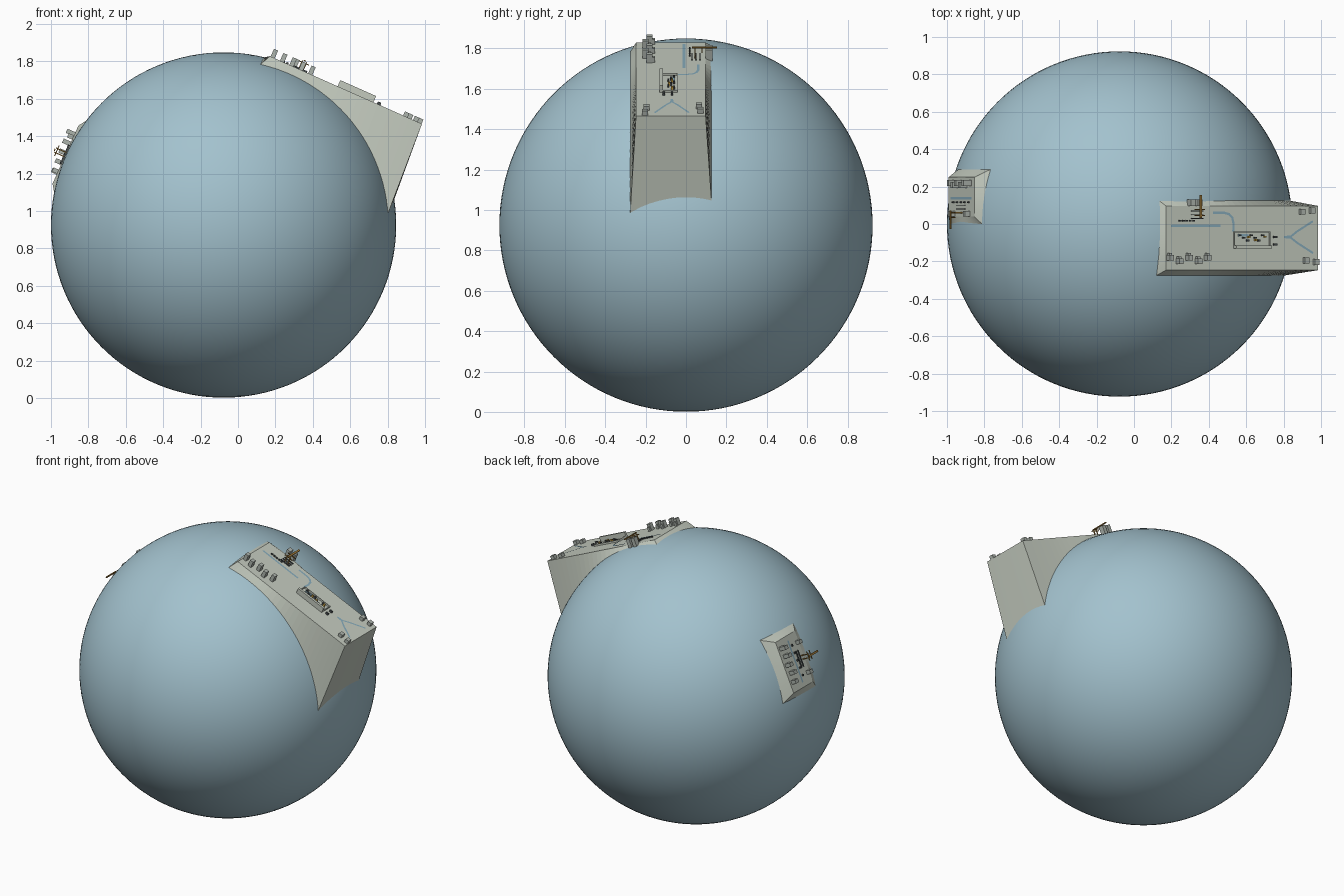
import bpy, bmesh, math
from mathutils import Matrix, Vector

cube = bpy.data.objects.get("Cube")
if cube:
    bpy.data.objects.remove(cube, do_unlink=True)

CENTRE = Vector((-0.077, 0, 0.925))
RADIUS = 0.923
DECK = 0.9255  # deck height above the globe centre


def material(name, r, g, b):
    lin = [((c / 255 + 0.055) / 1.055) ** 2.4 for c in (r, g, b)] + [1]
    m = bpy.data.materials.new(name)
    m.use_nodes = True
    m.diffuse_color = lin
    bsdf = m.node_tree.nodes["Principled BSDF"]
    bsdf.inputs["Base Color"].default_value = lin
    bsdf.inputs["Roughness"].default_value = 0.8
    return m


SEA = material("sea blue", 163, 194, 206)
STONE = material("pale stone", 195, 202, 190)
GREY = material("block grey", 172, 179, 172)
WATER = material("canal blue", 134, 170, 186)
DARK = material("dark metal", 70, 76, 78)
BROWN = material("crane brown", 160, 122, 58)
YELLOW = material("yellow gear", 212, 170, 70)


def finish(name, bm, mat, matrix):
    bmesh.ops.recalc_face_normals(bm, faces=bm.faces)
    mesh = bpy.data.meshes.new(name)
    bm.to_mesh(mesh)
    bm.free()
    mesh.materials.append(mat)
    ob = bpy.data.objects.new(name, mesh)
    ob.matrix_world = matrix
    bpy.context.collection.objects.link(ob)
    return ob


def frame(degrees):
    """Site frame: origin at the globe centre, z through the deck."""
    return Matrix.Translation(CENTRE) @ Matrix.Rotation(math.radians(degrees), 4, "Y")


def platform(name, matrix, cx, cy, hx, hy, flare, steps=24):
    """Flat deck whose flared walls run down to the globe."""
    bm = bmesh.new()
    corners = [(-1, -1), (1, -1), (1, 1), (-1, 1)]
    top, low = [], []
    for (ax, ay), (bx, by) in zip(corners, corners[1:] + corners[:1]):
        for i in range(steps):
            t = i / steps
            u, v = ax + (bx - ax) * t, ay + (by - ay) * t
            top.append(bm.verts.new((cx + u * hx, cy + v * hy, DECK)))
            x, y = cx + u * (hx + flare), cy + v * (hy + flare)
            z = math.sqrt((RADIUS - 0.002) ** 2 - x * x - y * y)
            low.append(bm.verts.new((x, y, z)))
    n = len(top)
    bm.faces.new(top)
    for i in range(n):
        j = (i + 1) % n
        bm.faces.new((low[i], low[j], top[j], top[i]))
    return finish(name, bm, STONE, matrix)


def boxes(name, mat, matrix, items):
    """Boxes given as x, y, bottom, length, width, height above the deck."""
    bm = bmesh.new()
    for x, y, z, sx, sy, sz in items:
        m = Matrix.Translation((x, y, DECK + z + sz / 2)) @ Matrix.Diagonal((sx, sy, sz, 1))
        bmesh.ops.create_cube(bm, size=1, matrix=m)
    return finish(name, bm, mat, matrix)


def ribbon(name, matrix, points, width=0.013):
    """Thin painted strip along a path on the deck."""
    pts = [Vector(p) for p in points]
    bm = bmesh.new()
    rows = []
    for i, p in enumerate(pts):
        d = (pts[min(i + 1, len(pts) - 1)] - pts[max(i - 1, 0)]).normalized()
        side = Vector((-d.y, d.x)) * width / 2
        rows.append([bm.verts.new((*(p + s * side), DECK + 0.003)) for s in (1, -1)])
    for a, b in zip(rows, rows[1:]):
        f = bm.faces.new((a[0], a[1], b[1], b[0]))
        f.normal_update()
    ob = finish(name, bm, WATER, matrix)
    if ob.data.polygons[0].normal.z < 0:
        ob.data.flip_normals()
    return ob


def crane(name, matrix, x, y, reach, height):
    """Mast pair, long jib over the edge and cross bars."""
    items = [(x + s * 0.012, y, 0, 0.006, 0.006, height) for s in (-1, 1)]
    items.append((x, y + reach / 2, height, 0.012, abs(reach) * 1.3, 0.006))
    items += [(x, y + k * reach, height - 0.012, 0.06, 0.005, 0.005) for k in (0, 0.35)]
    return boxes(name, BROWN, matrix, items)


# Globe
bm = bmesh.new()
bmesh.ops.create_uvsphere(bm, u_segments=128, v_segments=64, radius=RADIUS)
for f in bm.faces:
    f.smooth = True
finish("globe", bm, SEA, Matrix.Translation(CENTRE))

# Large site: platform and blocks
big = frame(24)
platform("large_platform", big, 0.304, -0.075, 0.445, 0.172, 0.029)
blocks = [(-0.125 + 0.055 * i, -0.18 - 0.02 * (i % 2), 0, 0.024, 0.03, 0.045) for i in range(5)]
boxes("large_row_blocks", GREY, big, blocks)
boxes("large_block_caps", GREY, big, [(x, y + 0.02, 0, 0.016, 0.012, 0.028) for x, y, *_ in blocks])
boxes("corner_blocks", GREY, big, [
    (x, y, 0, 0.026, 0.03, 0.024)
    for x, y in ((0.652, 0.065), (0.71, 0.072), (0.675, -0.195), (0.734, -0.203))])
boxes("edge_blocks", GREY, big, [(x, 0.113, -0.03, 0.026, 0.034, 0.075) for x in (0.0, 0.04)])

# Large site: walled yard with equipment
boxes("yard_walls", STONE, big, [
    (0.36, -0.122, 0, 0.21, 0.016, 0.036),
    (0.36, -0.043, 0, 0.21, 0.004, 0.012),
    (0.257, -0.083, 0, 0.004, 0.08, 0.012),
    (0.463, -0.083, 0, 0.004, 0.08, 0.012)])
boxes("yard_equipment", DARK, big, [
    (0.29 + 0.022 * i, -0.06 - 0.014 * (i % 3), 0, 0.013, 0.009, 0.014) for i in range(7)])
boxes("yard_machines", YELLOW, big, [
    (x, y, 0, 0.012, 0.01, 0.018) for x, y in ((0.34, -0.07), (0.38, -0.085), (0.435, -0.068))])
boxes("yard_outlet", DARK, big, [
    (0.495, y, 0, 0.02, 0.01, 0.014) for y in (-0.07, -0.11)])
boxes("yard_pool", WATER, big, [(0.31, -0.06, 0, 0.06, 0.012, 0.006)])

# Large site: canals
ribbon("straight_canal", big, [(-0.114, -0.01), (0.176, -0.01)])
ribbon("bent_canal", big, [(0.132, 0.06), (0.2, 0.06), (0.228, 0.052), (0.246, 0.034),
                           (0.254, 0), (0.252, -0.04)])
for name, s in (("left_branch", 1), ("right_branch", -1)):
    ribbon(name, big, [(0.55, -0.07), (0.59, -0.07 + 0.004 * s), (0.625, -0.07 + 0.03 * s),
                       (0.718, -0.07 + 0.085 * s)], 0.011)

# Large site: crane, rails and markers
crane("large_crane", big, 0.04, 0.045, 0.095, 0.05)
boxes("large_rails", DARK, big, [(0.04, y, 0, 0.07, 0.004, 0.008) for y in (0.03, 0.05, 0.07)])
boxes("large_markers", DARK, big, [(-0.06 + 0.02 * i, 0.018, 0, 0.012, 0.008, 0.008) for i in range(5)])

# Small site
small = frame(-66)
platform("small_platform", small, 0, 0.145, 0.17, 0.105, 0.044)
boxes("small_row_blocks", GREY, small, [
    (-0.105 + 0.056 * i, 0.22 - 0.012 * (i % 2), 0, 0.024, 0.032, 0.034 + 0.003 * i) for i in range(5)])
ribbon("small_canal", small, [(-0.14, 0.137), (0.14, 0.137)])
boxes("small_rails", DARK, small, [(0.0, y, 0, 0.11, 0.004, 0.008) for y in (0.08, 0.1)])
boxes("small_markers", DARK, small, [(-0.1 + 0.05 * i, 0.115, 0, 0.012, 0.008, 0.01) for i in range(5)])
boxes("small_edge_blocks", GREY, small, [(x, 0.055, 0, 0.024, 0.03, 0.03) for x in (-0.1, 0.1)])
crane("small_crane", small, 0.0, 0.06, -0.075, 0.06)
